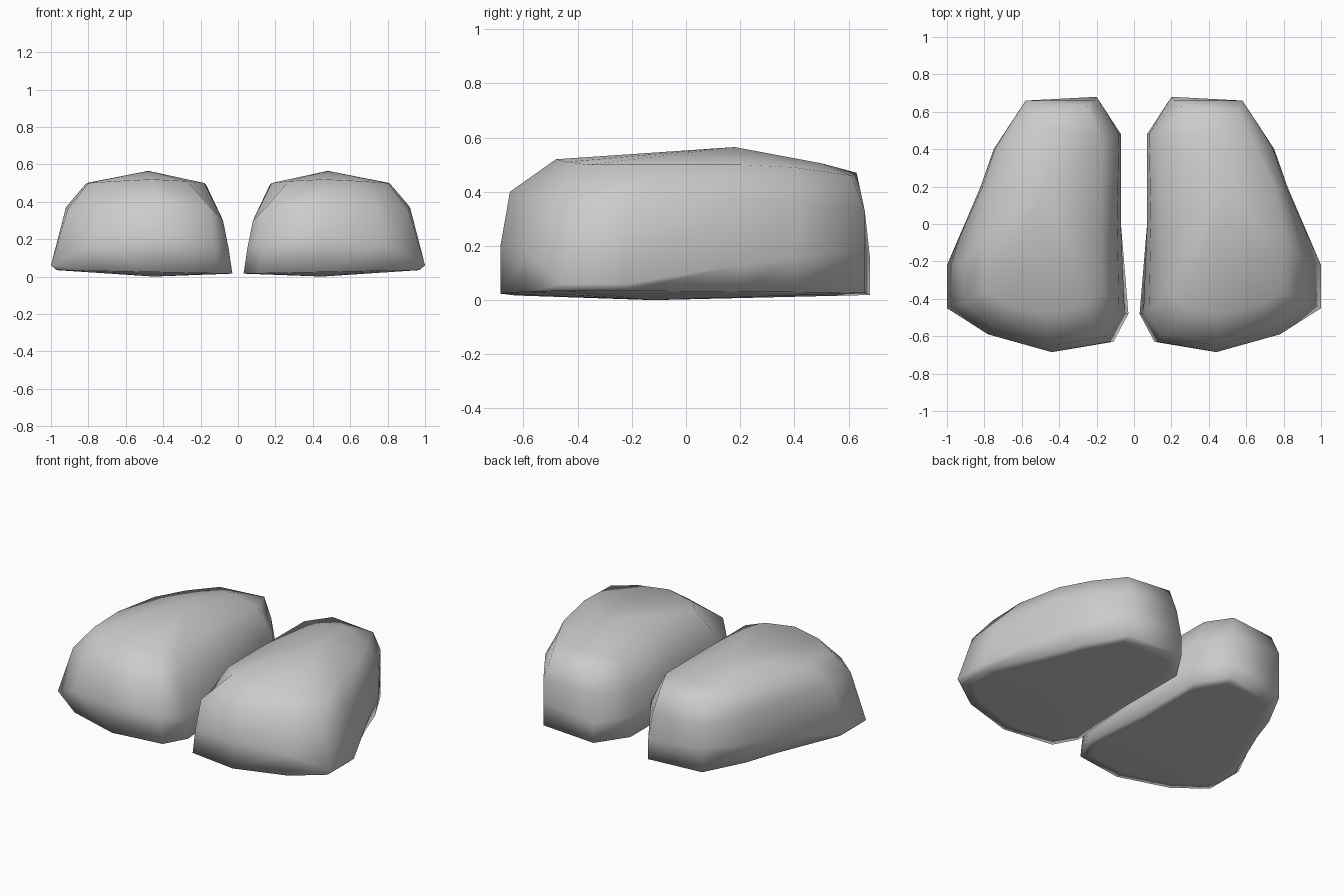
import bpy
import bmesh
from mathutils import Vector

default_cube = bpy.data.objects.get("Cube")
if default_cube:
    bpy.data.objects.remove(default_cube, do_unlink=True)

# Single plain grey material
grey = bpy.data.materials.new("plain grey")
grey.use_nodes = True
colour = (0.6, 0.6, 0.6, 1)
grey.diffuse_color = colour
grey.node_tree.nodes["Principled BSDF"].inputs["Base Color"].default_value = colour

# Contours run from the middle of the toe, round the outer side to the heel
widest_contour = [
    (.44, -.685, .2), (.78, -.59, .17), (1, -.45, .06), (1, -.22, .06),
    (.82, .2, .13), (.75, .4, .16), (.58, .66, .18), (.2, .68, .15),
    (.07, .48, .15), (.07, 0, .15), (.05, -.48, .15), (.13, -.63, .18)]
side_contour = [
    (.44, -.65, .4), (.74, -.56, .36), (.91, -.42, .36), (.92, -.2, .37),
    (.81, .2, .38), (.74, .41, .36), (.58, .66, .33), (.22, .66, .33),
    (.08, .48, .3), (.09, 0, .3), (.08, -.46, .3), (.15, -.6, .37)]
shoulder_contour = [
    (.46, -.48, .52), (.66, -.44, .51), (.8, -.36, .5), (.81, -.1, .5),
    (.75, .2, .5), (.66, .4, .49), (.56, .61, .46), (.25, .63, .47),
    (.17, .45, .49), (.18, 0, .5), (.18, -.36, .5), (.27, -.44, .51)]


def sole_point(index, point):
    """Drop a widest-contour point to the sole, tucking the outer side under."""
    x, y, _ = point
    if index in (2, 3, 4, 5):
        x -= .03
    elif index in (10, 11):
        x -= .02
    return Vector((x, y, .015 + .02 * x))


def build_foot(name, side):
    """Loft one foot from stacked contours; side is +1 for left, -1 for right."""
    mesh = bpy.data.meshes.new(name)
    bm = bmesh.new()

    def add_vertex(point):
        return bm.verts.new((side * point[0], point[1], point[2]))

    # The flat of the sole sits inside its rounded rim
    middle = Vector((.45, -.12, 0))
    sole_rim = [sole_point(i, p) for i, p in enumerate(widest_contour)]
    sole_flat = [p.lerp(middle, .12) for p in sole_rim]
    contours = (sole_flat, sole_rim, widest_contour, side_contour, shoulder_contour)
    rings = [[add_vertex(p) for p in contour] for contour in contours]
    count = len(sole_rim)

    # Rim and side walls
    for lower, upper in zip(rings, rings[1:]):
        for i in range(count):
            j = (i + 1) % count
            bm.faces.new((lower[i], lower[j], upper[j], upper[i]))

    # Sole, slightly lower in the middle
    sole_centre = add_vertex(middle)
    for i in range(count):
        bm.faces.new((rings[0][(i + 1) % count], rings[0][i], sole_centre))

    # Top, rising to a peak with a ridge running back to the heel
    top = rings[-1]
    peak = add_vertex((.48, .18, .565))
    ridge = add_vertex((.43, .5, .505))
    heel_start, heel_end = 5, 8
    for i in range(count):
        tip = ridge if heel_start <= i < heel_end else peak
        bm.faces.new((top[i], top[(i + 1) % count], tip))
    bm.faces.new((top[heel_start], ridge, peak))
    bm.faces.new((ridge, top[heel_end], peak))

    bmesh.ops.recalc_face_normals(bm, faces=bm.faces)
    for face in bm.faces:
        face.smooth = True
    bm.to_mesh(mesh)
    bm.free()
    mesh.materials.append(grey)
    foot = bpy.data.objects.new(name, mesh)
    bpy.context.collection.objects.link(foot)


build_foot("left_foot", 1)
build_foot("right_foot", -1)
